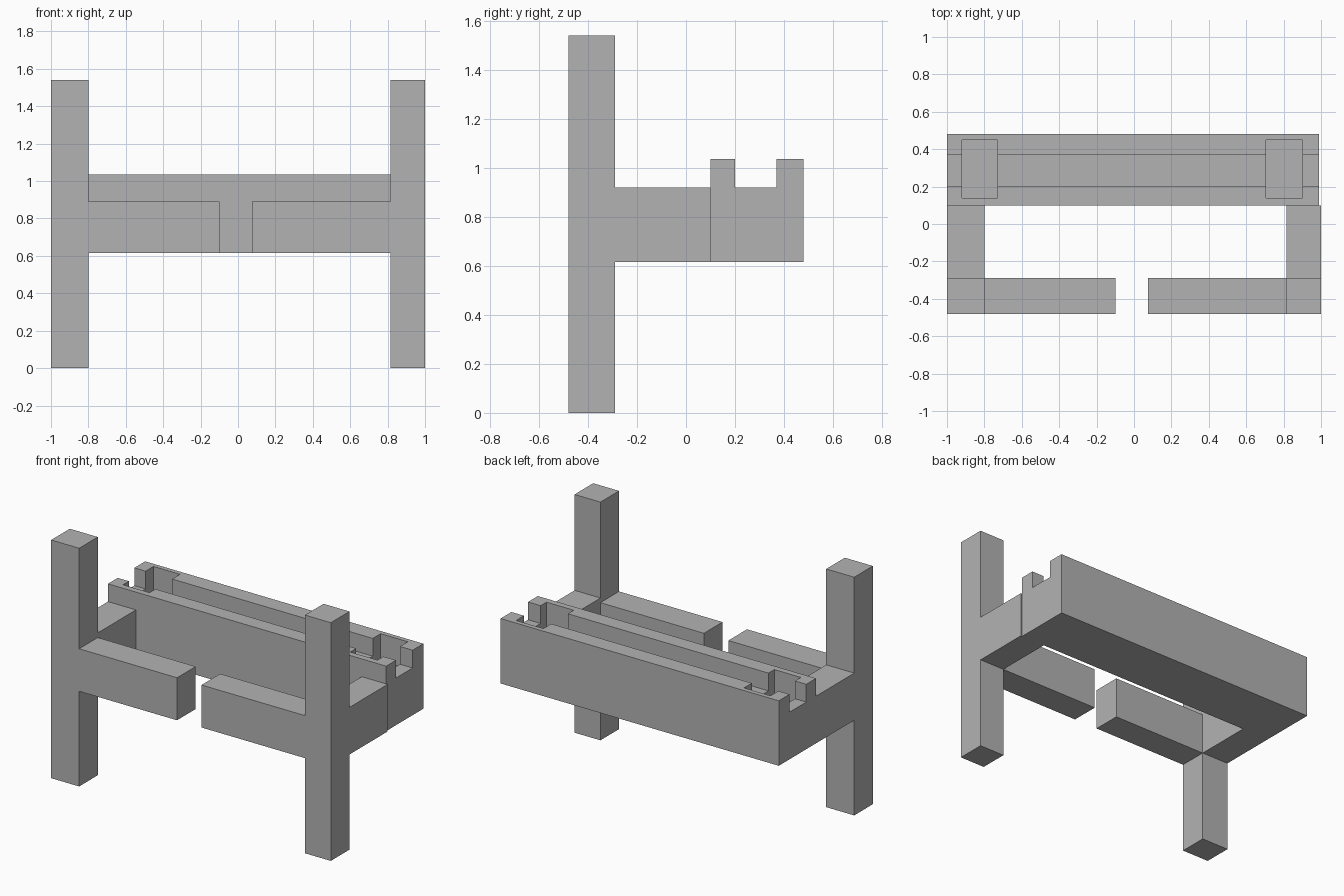
import bpy
import bmesh

cube = bpy.data.objects.get("Cube")
if cube:
    bpy.data.objects.remove(cube, do_unlink=True)

# Single plain grey material
grey = bpy.data.materials.new("plain_grey")
grey.use_nodes = True
colour = (0.45, 0.45, 0.45, 1)
grey.diffuse_color = colour
grey.node_tree.nodes["Principled BSDF"].inputs["Base Color"].default_value = colour


def prism(name, profile, x0, x1):
    """Extrude a (y, z) profile along x."""
    bm = bmesh.new()
    face = bm.faces.new([bm.verts.new((x0, y, z)) for y, z in profile])
    ext = bmesh.ops.extrude_face_region(bm, geom=[face])["geom"]
    verts = [v for v in ext if isinstance(v, bmesh.types.BMVert)]
    bmesh.ops.translate(bm, verts=verts, vec=(x1 - x0, 0, 0))
    bmesh.ops.recalc_face_normals(bm, faces=bm.faces)
    mesh = bpy.data.meshes.new(name)
    bm.to_mesh(mesh)
    bm.free()
    mesh.materials.append(grey)
    obj = bpy.data.objects.new(name, mesh)
    bpy.context.collection.objects.link(obj)
    return obj


def box(name, x0, x1, y0, y1, z0, z1):
    return prism(name, [(y0, z0), (y1, z0), (y1, z1), (y0, z1)], x0, x1)


FRONT, INNER, JOIN, BACK = -0.48, -0.29, 0.10, 0.48
BASE, ARM_TOP, SHELF, RIM = 0.615, 0.89, 0.92, 1.035

# Posts, side arms and front arms: (side, outer x, inner x, arm end x)
for side, outer, inner, tip in (("right", -1, -0.80, -0.10), ("left", 1, 0.815, 0.075)):
    a, b = sorted((outer, inner))
    box(side + "_post", a, b, FRONT, INNER, 0, 1.54)
    box(side + "_side_arm", a, b, INNER, JOIN, BASE, SHELF)
    a, b = sorted((inner, tip))
    box(side + "_front_arm", a, b, FRONT, INNER, BASE, ARM_TOP)

# Back beam with a channel running along its top
beam = prism("back_beam", [
    (JOIN, BASE), (BACK, BASE), (BACK, RIM), (0.37, RIM),
    (0.37, SHELF), (0.20, SHELF), (0.20, RIM), (JOIN, RIM)], -1, 0.99)

# Rectangular pockets sunk into both ends of the channel
for side, x0, x1 in (("right", -0.92, -0.73), ("left", 0.705, 0.90)):
    cutter = box(side + "_pocket_cutter", x0, x1, 0.14, 0.45, 0.86, 1.2)
    cutter.hide_render = True
    cutter.hide_viewport = False
    cutter.display_type = 'WIRE'
    cut = beam.modifiers.new(side + "_pocket", 'BOOLEAN')
    cut.operation = 'DIFFERENCE'
    cut.solver = 'EXACT'
    cut.object = cutter

# Bake the pockets and drop the cutters
bpy.context.view_layer.update()
graph = bpy.context.evaluated_depsgraph_get()
baked = bpy.data.meshes.new_from_object(beam.evaluated_get(graph))
for mod in list(beam.modifiers):
    bpy.data.objects.remove(mod.object, do_unlink=True)
beam.modifiers.clear()
beam.data = baked
